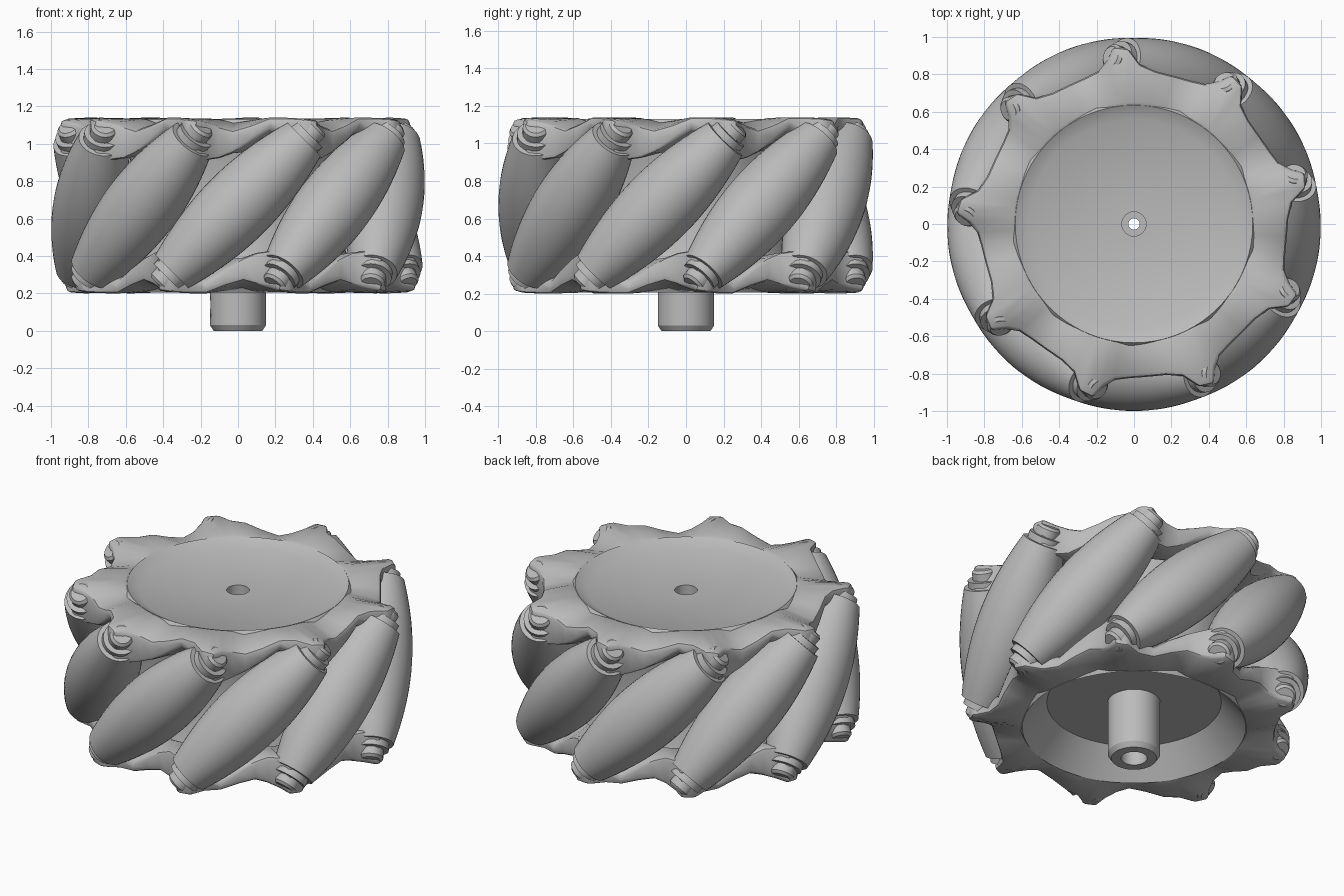
import bpy, bmesh, math
from mathutils import Matrix, Vector

if "Cube" in bpy.data.objects:
    bpy.data.objects.remove(bpy.data.objects["Cube"])

COUNT = 9
STEP = math.tau / COUNT
MID = 0.67            # height of the wheel's middle plane
AXLE_R = 0.8          # distance of roller axles from the wheel axis

grey = bpy.data.materials.new("plain_grey")
grey.use_nodes = True
grey.diffuse_color = (0.5, 0.5, 0.5, 1)
grey.node_tree.nodes["Principled BSDF"].inputs["Base Color"].default_value = (0.5, 0.5, 0.5, 1)


def finish(name, bm, angle=30, bevel=0):
    bmesh.ops.recalc_face_normals(bm, faces=bm.faces)
    mesh = bpy.data.meshes.new(name)
    bm.to_mesh(mesh)
    bm.free()
    mesh.materials.append(grey)
    obj = bpy.data.objects.new(name, mesh)
    bpy.context.collection.objects.link(obj)
    bpy.ops.object.select_all(action='DESELECT')
    obj.select_set(True)
    bpy.context.view_layer.objects.active = obj
    if bevel:
        mod = obj.modifiers.new("soft_edges", 'BEVEL')
        mod.width, mod.segments = bevel, 2
        mod.angle_limit = math.radians(40)
        bpy.ops.object.modifier_apply(modifier=mod.name)
    bpy.ops.object.shade_smooth_by_angle(angle=math.radians(angle))
    return obj


def skin(bm, loops):
    """Join closed cross-sections into a closed ring."""
    rows = [[bm.verts.new(p) for p in loop] for loop in loops]
    for a, b in zip(rows, rows[1:] + rows[:1]):
        for i in range(len(a)):
            j = (i + 1) % len(a)
            bm.faces.new((a[i], a[j], b[j], b[i]))


def polar(r, a, z):
    return Vector((r * math.cos(a), r * math.sin(a), z))


def lathe(bm, profile, sides):
    """Revolve a closed (radius, height) outline about z."""
    skin(bm, [[polar(r, k * math.tau / sides, z) for r, z in profile]
              for k in range(sides)])


# Hub with recessed faces, shaft and stepped bore
bm = bmesh.new()
lathe(bm, [(.065, 1.09), (.56, 1.09), (.635, 1.13), (.66, 1.1), (.57, .9),
           (.57, .44), (.66, .24), (.64, .205), (.5, .37), (.15, .37),
           (.15, .03), (.13, 0), (.075, 0), (.075, .3), (.03, .3),
           (.03, .95), (.065, .95)], 72)
hub = finish("hub_and_shaft", bm)

# Set-screw hole in the side of the shaft
bm = bmesh.new()
bmesh.ops.create_cone(bm, cap_ends=True, segments=20, radius1=.03, radius2=.03, depth=.12,
                      matrix=Matrix.Translation((-.14, 0, .14)) @ Matrix.Rotation(math.pi / 2, 4, 'Y'))
cutter = finish("screw_hole_cutter", bm)
cutter.hide_render = True
mod = hub.modifiers.new("screw_hole", 'BOOLEAN')
mod.operation, mod.object = 'DIFFERENCE', cutter
bpy.context.view_layer.objects.active = hub
bpy.ops.object.modifier_apply(modifier=mod.name)
bpy.data.objects.remove(cutter)

# Scalloped flanges: degrees from arm tip, rim radius, rim top, rim underside, inner top
ARM = [(-11, .825, 1.14, 1.08, 1.135), (-5, .855, 1.14, 1.05, 1.135),
       (-1, .94, 1.135, .98, 1.135), (3.5, .955, 1.125, .93, 1.135),
       (6, .89, 1.11, .91, 1.135), (10, .84, 1.09, .92, 1.13),
       (15, .825, 1.07, .95, 1.115), (22, .82, 1.1, 1.01, 1.125)]
for name, turn in (("top_flange", 0), ("bottom_flange", math.pi)):
    bm = bmesh.new()
    loops = []
    for k in range(COUNT):
        for deg, r, top, low, inner in ARM:
            a = math.radians(deg - 67) + k * STEP
            loops.append([polar(.63, a, inner), polar(r, a, top),
                          polar(r, a, low), polar(.63, a, .95)])
    skin(bm, loops)
    bm.transform(Matrix.Translation((0, 0, MID)) @ Matrix.Rotation(turn, 4, 'Y')
                 @ Matrix.Translation((0, 0, -MID)))
    finish(name, bm, 32, .022)


# Barrel rollers whose bulge follows the wheel's outer cylinder
def barrel(t):
    return 1 - math.sqrt(AXLE_R ** 2 + t * t / 2)


HALF = .5
outline = [(.05, -HALF)]
outline += [(barrel(t), t) for t in (HALF * i / 10 for i in range(-10, 11))]
outline += [(.05, HALF)]
# Axle with a collar at each end
axle = [(.01, -.6), (.055, -.6), (.07, -.585), (.07, -.54), (.1, -.54), (.1, -.47),
        (.1, .47), (.1, .54), (.07, .54), (.07, .585), (.055, .6), (.01, .6)]

for k in range(COUNT):
    place = (Matrix.Translation((0, 0, MID)) @ Matrix.Rotation(k * STEP, 4, 'Z')
             @ Matrix.Translation((0, -AXLE_R, 0)) @ Matrix.Rotation(math.pi / 4, 4, 'Y'))
    for name, shape, sides in (("roller", outline, 40), ("axle", axle, 24)):
        bm = bmesh.new()
        lathe(bm, shape, sides)
        bm.transform(place)
        finish(f"{name}_{k + 1}", bm)
